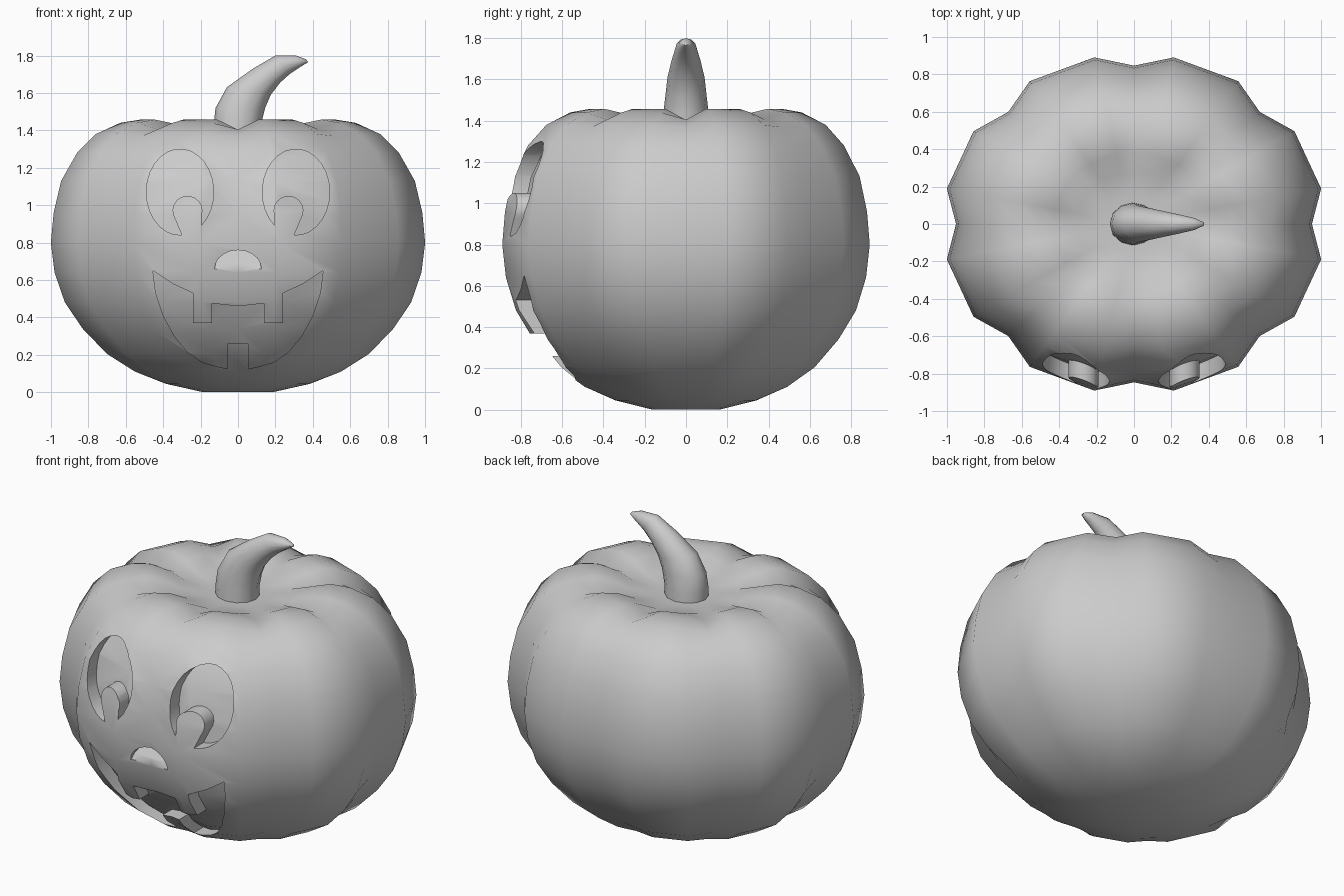
import bpy, bmesh
from math import sin, cos, radians, pi

if "Cube" in bpy.data.objects:
    bpy.data.objects.remove(bpy.data.objects["Cube"])


def make_object(name, bm):
    bmesh.ops.recalc_face_normals(bm, faces=bm.faces)
    mesh = bpy.data.meshes.new(name)
    bm.to_mesh(mesh)
    bm.free()
    obj = bpy.data.objects.new(name, mesh)
    bpy.context.collection.objects.link(obj)
    return obj


def loft(name, rings):
    """Skin closed rings of equal length and cap both ends."""
    bm = bmesh.new()
    rows = [[bm.verts.new(p) for p in ring] for ring in rings]
    n = len(rows[0])
    for a, b in zip(rows, rows[1:]):
        for i in range(n):
            j = (i + 1) % n
            bm.faces.new((a[i], a[j], b[j], b[i]))
    bm.faces.new(rows[0])
    bm.faces.new(rows[-1])
    return make_object(name, bm)


def prism(name, outline, back):
    """Extrude an x/z outline along y, from in front of the face to back(z)."""
    return loft(name, [[(x, -1.2, z) for x, z in outline],
                       [(x, back(z), z) for x, z in outline]])


def subtract(obj, cutter):
    mod = obj.modifiers.new("cut", 'BOOLEAN')
    mod.operation = 'DIFFERENCE'
    mod.solver = 'EXACT'
    mod.object = cutter
    with bpy.context.temp_override(object=obj, active_object=obj):
        bpy.ops.object.modifier_apply(modifier=mod.name)


def smooth(obj, angle):
    bpy.ops.object.select_all(action='DESELECT')
    obj.select_set(True)
    bpy.context.view_layer.objects.active = obj
    bpy.ops.object.shade_smooth_by_angle(angle=radians(angle))


# Pumpkin body: (radius, z, groove drop, groove depth) per ring, eight lobes
PROFILE = [(0.18, 0.0, 0, 0), (0.38, 0.045, 0, 0.01), (0.55, 0.11, 0, 0.05),
           (0.70, 0.205, 0, 0.07), (0.83, 0.34, 0, 0.07), (0.925, 0.48, 0, 0.07),
           (0.98, 0.64, 0, 0.07), (1.0, 0.8, 0, 0.07), (0.985, 0.96, 0, 0.07),
           (0.945, 1.13, 0, 0.07), (0.86, 1.28, 0, 0.07), (0.76, 1.38, 0.01, 0.07),
           (0.63, 1.44, 0.035, 0.06), (0.52, 1.458, 0.055, 0.03),
           (0.42, 1.44, 0.04, 0), (0.30, 1.39, 0, 0), (0.17, 1.375, 0, 0)]


def body_ring(r, z, drop, depth):
    pts = []
    for lobe in range(8):
        for offset in (0, 12, 33):
            a = radians(lobe * 45 + offset)
            groove = offset == 0
            rad = 1.023 * r * (1 - depth * groove)
            pts.append((rad * cos(a), 0.89 * rad * sin(a), z - drop * groove))
    return pts


def make_body(name):
    return loft(name, [body_ring(*row) for row in PROFILE])


body = make_body("pumpkin_body")

# The recess floor is the body surface pushed back
core = make_body("recess_floor")
for v in core.data.vertices:
    v.co.y += 0.09


# Eye outline: an oval with a round pupil joined to its lower rim
def eye(side):
    pts = [(0.31 + 0.18 * cos(radians(a)), 1.07 + 0.23 * sin(radians(a)))
           for a in [-93 + 323 * i / 24 for i in range(25)]]
    pts += [(0.27 + 0.08 * cos(radians(a)), 0.97 + 0.08 * sin(radians(a)))
            for a in [200 - 235 * i / 12 for i in range(13)]]
    return [(side * x, z) for x, z in pts]


# Mouth outline: right half, mirrored, with two upper teeth and one lower
half = [(0.14, 0.475), (0.14, 0.37), (0.24, 0.37), (0.24, 0.53), (0.35, 0.58),
        (0.455, 0.65), (0.44, 0.53), (0.40, 0.41), (0.34, 0.30), (0.27, 0.215),
        (0.19, 0.16), (0.12, 0.14), (0.055, 0.125), (0.055, 0.26)]
mouth = [(0, 0.46)] + half + [(-x, z) for x, z in reversed(half)]

# Nose outline: a small arch
nose = [(0.125 * cos(pi * i / 10), 0.66 + 0.1 * sin(pi * i / 10)) for i in range(11)]

# Carve the face
for name, outline in (("eye_cutter_r", eye(1)), ("eye_cutter_l", eye(-1)),
                      ("mouth_cutter", mouth)):
    cutter = prism(name, outline, lambda z: -0.25)
    subtract(cutter, core)
    subtract(body, cutter)
    bpy.data.objects.remove(cutter)
cutter = prism("nose_cutter", nose, lambda z: -0.78 - 0.7 * (0.76 - z))
subtract(body, cutter)
bpy.data.objects.remove(cutter)
bpy.data.objects.remove(core)
smooth(body, 50)

# Stem: (left x, z, right x, z, half width in y) per section
STEM = [(-0.13, 1.35, 0.12, 1.35, 0.115), (-0.13, 1.43, 0.125, 1.44, 0.11),
        (-0.12, 1.52, 0.145, 1.52, 0.10), (-0.06, 1.63, 0.175, 1.59, 0.09),
        (0.08, 1.73, 0.225, 1.655, 0.07), (0.20, 1.80, 0.275, 1.70, 0.052),
        (0.31, 1.80, 0.335, 1.74, 0.032), (0.365, 1.78, 0.375, 1.765, 0.01)]
rings = []
for lx, lz, rx, rz, w in STEM:
    ring = []
    for i in range(12):
        c, s = cos(pi * i / 6), sin(pi * i / 6)
        ring.append(((lx + rx) / 2 + c * (rx - lx) / 2, w * s,
                     (lz + rz) / 2 + c * (rz - lz) / 2))
    rings.append(ring)
smooth(loft("stem", rings), 60)
